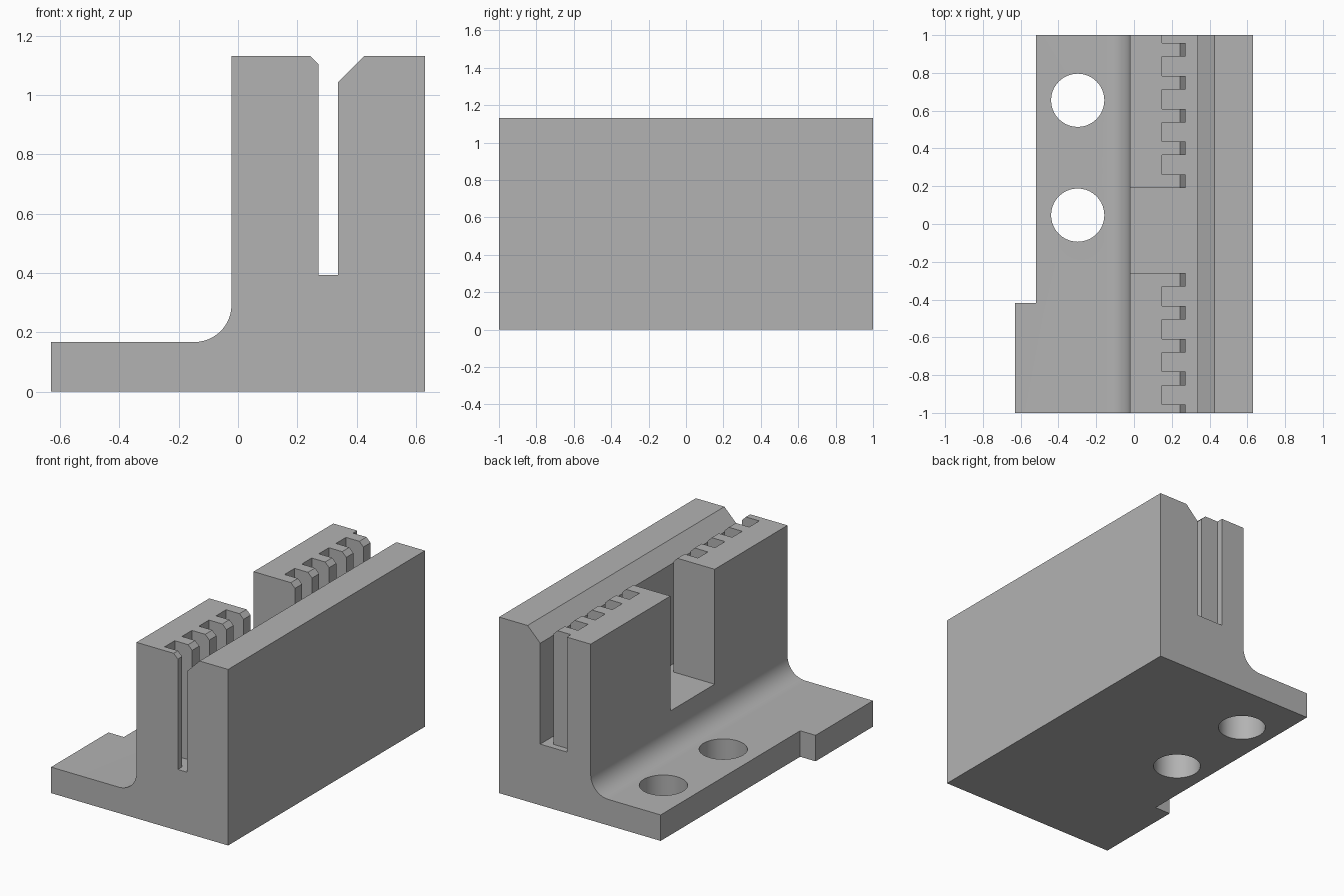
import bpy, bmesh
from math import sin, cos, pi, radians
from mathutils import Matrix

cube = bpy.data.objects.get("Cube")
if cube:
    bpy.data.objects.remove(cube, do_unlink=True)

grey = bpy.data.materials.new("plain_grey")
grey.use_nodes = True
colour = (0.45, 0.45, 0.45, 1)
grey.diffuse_color = colour
grey.node_tree.nodes["Principled BSDF"].inputs["Base Color"].default_value = colour

TOP, SLOT, BASE = 1.132, 0.393, 0.167
LEFT, RIGHT, WALL = -0.63, 0.63, -0.022
COMB, FACE = 0.272, 0.337
R = 0.125


def make_object(name, bm):
    bmesh.ops.recalc_face_normals(bm, faces=bm.faces)
    mesh = bpy.data.meshes.new(name)
    bm.to_mesh(mesh)
    bm.free()
    mesh.materials.append(grey)
    obj = bpy.data.objects.new(name, mesh)
    bpy.context.collection.objects.link(obj)
    return obj


def add_box(bm, x0, x1, y0, y1, z0, z1):
    size = Matrix.Diagonal((x1 - x0, y1 - y0, z1 - z0, 1))
    centre = Matrix.Translation(((x0 + x1) / 2, (y0 + y1) / 2, (z0 + z1) / 2))
    bmesh.ops.create_cube(bm, size=1, matrix=centre @ size)


# Bracket body: one section extruded along y, with a fillet beside the base
fillet = [(WALL - R + R * sin(a), BASE + R - R * cos(a))
          for a in (i * pi / 24 for i in range(13))]
section = [(RIGHT, 0), (RIGHT, TOP), (0.427, TOP), (FACE, 1.042), (FACE, SLOT),
           (COMB, SLOT), (COMB, 1.103), (0.243, TOP), (WALL, TOP)]
section += fillet[::-1] + [(LEFT, BASE), (LEFT, 0)]
bm = bmesh.new()
outline = bm.faces.new([bm.verts.new((x, -1, z)) for x, z in section])
swept = bmesh.ops.extrude_face_region(bm, geom=[outline])["geom"]
bmesh.ops.translate(bm, vec=(0, 2, 0),
                    verts=[v for v in swept if isinstance(v, bmesh.types.BMVert)])
body = make_object("clamp_bracket", bm)

# Cutter: corner relief, middle opening, comb gaps and bolt holes
bm = bmesh.new()
add_box(bm, LEFT - 0.1, -0.52, -0.417, 1.1, -0.1, 0.3)
add_box(bm, WALL - 0.1, 0.305, -0.26, 0.19, SLOT, 1.3)
for k in range(12):
    if k not in (5, 6, 7):
        y = 0.958 - 0.174 * k
        add_box(bm, 0.148, 0.305, y, y + 0.102, SLOT, 1.3)
for y in (0.655, 0.047):
    bmesh.ops.create_cone(bm, cap_ends=True, segments=40, radius1=0.141, radius2=0.141,
                          depth=0.6, matrix=Matrix.Translation((-0.298, y, 0.1)))
cutter = make_object("bracket_cutter", bm)
cutter.hide_render = True

# Apply the cut and shade the curved faces smooth
cut = body.modifiers.new("cut", "BOOLEAN")
cut.operation = "DIFFERENCE"
cut.solver = "EXACT"
cut.object = cutter
bpy.ops.object.select_all(action="DESELECT")
body.select_set(True)
bpy.context.view_layer.objects.active = body
bpy.ops.object.modifier_apply(modifier=cut.name)
bpy.data.objects.remove(cutter, do_unlink=True)
bpy.ops.object.shade_smooth_by_angle(angle=radians(30))
